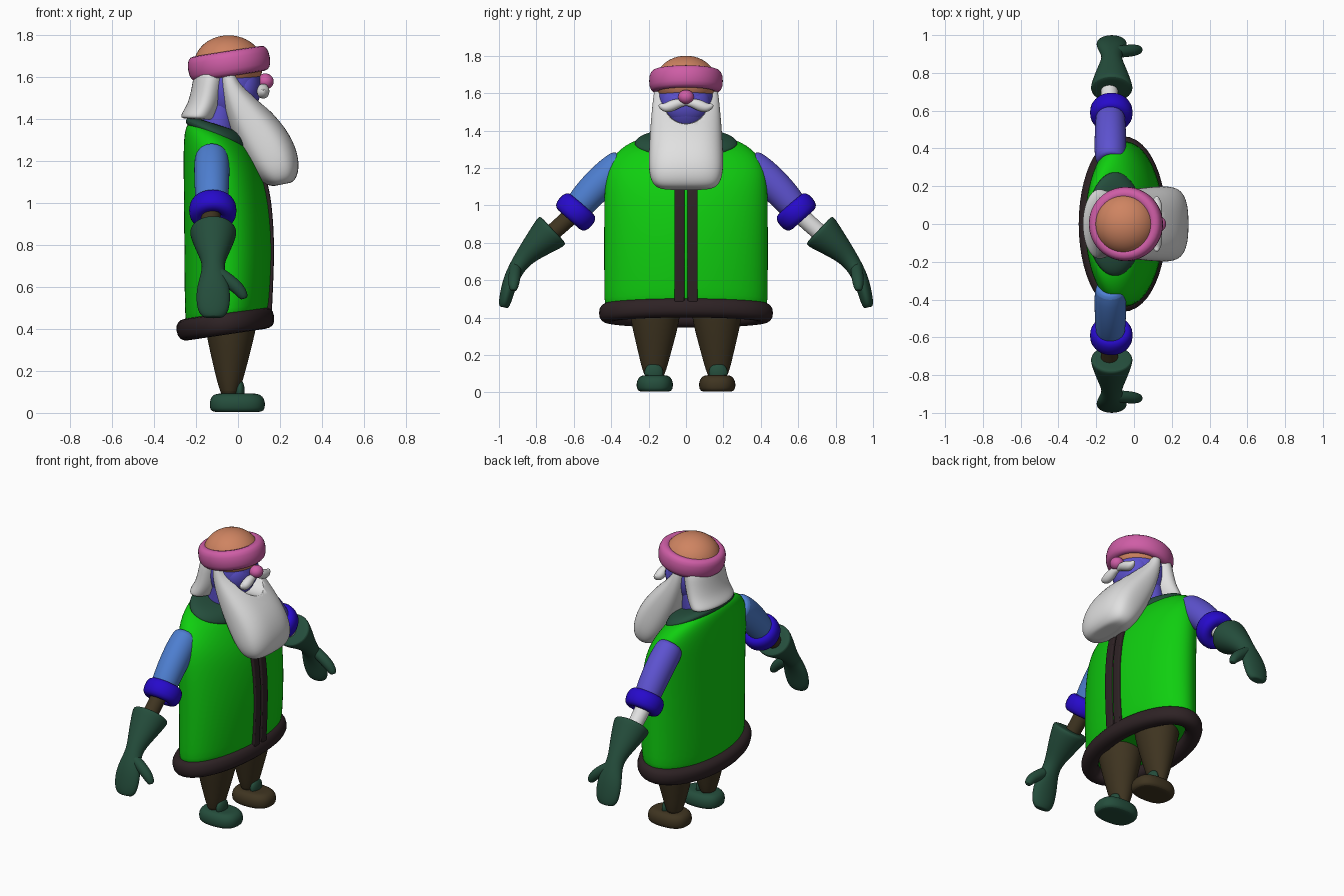
import bpy, bmesh
from math import sin, cos, pi, radians
from mathutils import Vector

if "Cube" in bpy.data.objects:
    bpy.data.objects.remove(bpy.data.objects["Cube"])

X, Y, Z = Vector((1, 0, 0)), Vector((0, 1, 0)), Vector((0, 0, 1))


def material(name, *rgb):
    m = bpy.data.materials.new(name)
    m.use_nodes = True
    m.diffuse_color = (*rgb, 1)
    m.node_tree.nodes["Principled BSDF"].inputs["Base Color"].default_value = (*rgb, 1)
    return m


GREEN = material("bright green", 0.005, 0.62, 0.005)
DARK_GREEN = material("dark green", 0.018, 0.075, 0.045)
TRIM = material("dark trim", 0.027, 0.016, 0.018)
BROWN = material("olive brown", 0.05, 0.035, 0.015)
DEEP_BLUE = material("deep blue", 0.02, 0.003, 0.6)
PURPLE = material("violet blue", 0.11, 0.085, 0.63)
BLUE = material("sky blue", 0.075, 0.21, 0.63)
WHITE = material("white", 0.75, 0.75, 0.75)
PINK = material("pink", 0.62, 0.11, 0.38)
SKIN = material("skin", 0.62, 0.23, 0.12)


def finish(ob, name, mat):
    ob.name = name
    ob.data.materials.append(mat)
    bpy.ops.object.select_all(action='DESELECT')
    ob.select_set(True)
    bpy.context.view_layer.objects.active = ob
    bpy.ops.object.shade_smooth_by_angle(angle=radians(50))
    return ob


def loft(name, rings, mat, n=24, power=2, closed=False, levels=2):
    """Skin a list of (centre, u, v) cross-sections."""
    bm = bmesh.new()
    if not closed:  # inner end rings keep the caps crisp
        (c, u, v), (d, s, t) = rings[0], rings[-1]
        rings = [(c, u * .6, v * .6)] + rings + [(d, s * .6, t * .6)]

    def bend(w):
        return (1 if w > 0 else -1) * abs(w) ** (2 / power)

    loops = [[bm.verts.new(c + u * bend(cos(2 * pi * i / n)) + v * bend(sin(2 * pi * i / n)))
              for i in range(n)] for c, u, v in rings]
    pairs = list(zip(loops, loops[1:])) + ([(loops[-1], loops[0])] if closed else [])
    for a, b in pairs:
        for i in range(n):
            j = (i + 1) % n
            bm.faces.new((a[i], a[j], b[j], b[i]))
    if not closed:
        bm.faces.new(loops[0])
        bm.faces.new(loops[-1])
    bmesh.ops.recalc_face_normals(bm, faces=bm.faces)
    me = bpy.data.meshes.new(name)
    bm.to_mesh(me)
    bm.free()
    ob = bpy.data.objects.new(name, me)
    bpy.context.collection.objects.link(ob)
    finish(ob, name, mat)
    if levels:
        sub = ob.modifiers.new("smooth", 'SUBSURF')
        sub.levels = sub.render_levels = levels
    return ob


def tube(name, pts, side, mat, **kw):
    """Loft along points (x, y, z, half size along side, half size across)."""
    ps = [Vector(p[:3]) for p in pts]
    rings = []
    for i, p in enumerate(pts):
        t = ps[min(i + 1, len(ps) - 1)] - ps[max(i - 1, 0)]
        rings.append((ps[i], side * p[3], t.cross(side).normalized() * p[4]))
    return loft(name, rings, mat, **kw)


def stack(name, rows, mat, y=0, **kw):
    """Loft of near-horizontal sections (x, z, half x, half y, tilt)."""
    return loft(name, [(Vector((x, y, z)),
                        Vector((cos(radians(t)), 0, sin(radians(t)))) * a, Y * b)
                       for x, z, a, b, t in rows], mat, **kw)


def hoop(name, centre, u, v, thick, high, mat, n=48):
    """Elliptical ring spanned by the vectors u and v, with an oval section."""
    axis = u.cross(v).normalized()
    rings = []
    for i in range(n):
        a = 2 * pi * i / n
        out = (u.normalized() * cos(a) / u.length + v.normalized() * sin(a) / v.length).normalized()
        rings.append((Vector(centre) + u * cos(a) + v * sin(a), out * thick, axis * high))
    return loft(name, rings, mat, n=16, closed=True, power=2.4, levels=0)


def ball(name, centre, size, mat):
    bpy.ops.mesh.primitive_uv_sphere_add(segments=40, ring_count=24, radius=1, location=centre)
    ob = bpy.context.object
    ob.scale = size
    return finish(ob, name, mat)


def tilted(degrees):
    return Vector((cos(radians(degrees)), 0, sin(radians(degrees))))


# Coat with hem, front trim and collar
stack("coat", [(-.055, .43, .195, .435, 9), (-.052, .5, .205, .44, 8), (-.045, .8, .212, .44, 2),
               (-.06, 1.08, .2, .44, -3), (-.085, 1.22, .18, .425, -12),
               (-.1, 1.3, .165, .355, -20), (-.1, 1.34, .14, .27, -22)], GREEN, n=32)
hoop("coat_hem", (-.06, 0, .425), tilted(8.5) * .185, Y * .415, .05, .052, TRIM)
for s in (-1, 1):
    tube("front_trim", [(x, s * .035, z, .028, .012) for x, z in
                        ((.148, .44), (.155, .6), (.163, .8), (.15, 1), (.125, 1.12), (.085, 1.2))],
         Y, TRIM, n=16, power=5)
stack("collar", [(-.1, 1.31, .16, .27, -22), (-.1, 1.335, .165, .285, -22),
                 (-.1, 1.365, .145, .245, -20), (-.1, 1.375, .11, .18, -18)], DARK_GREEN)

# Head
stack("neck", [(-.1, 1.3, .1, .12, 0), (-.09, 1.42, .09, .12, 0), (-.06, 1.56, .1, .13, 0)], PURPLE)
ball("face", (-.05, 0, 1.565), (.16, .15, .19), PURPLE)
ball("bald_crown", (-.045, 0, 1.66), (.165, .165, .14), SKIN)
hoop("headband", (-.043, 0, 1.665), tilted(9) * .16, Y * .16, .037, .06, PINK)
ball("nose", (.13, 0, 1.58), (.04, .042, .038), PINK)
stack("back_hair", [(-.12, 1.65, .09, .165, 8), (-.135, 1.56, .085, .17, 4), (-.155, 1.47, .085, .178, 0),
                    (-.185, 1.42, .088, .188, -3), (-.19, 1.4, .083, .183, -3)], WHITE)

# Beard with an opening for the face
beard = tube("beard", [(-.05, 0, 1.66, .165, .04), (-.045, 0, 1.57, .178, .052), (.02, 0, 1.445, .19, .095),
                       (.125, 0, 1.29, .2, .13), (.185, 0, 1.18, .202, .118),
                       (.21, 0, 1.115, .18, .085), (.215, 0, 1.09, .14, .05)], Y, WHITE, power=2.6)
cutter = ball("face_cutter", (.12, 0, 1.57), (.3, .125, .135), WHITE)
cutter.hide_render = True
cut = beard.modifiers.new("face opening", 'BOOLEAN')
cut.operation, cut.object, cut.solver = 'DIFFERENCE', cutter, 'EXACT'
bpy.context.view_layer.objects.active = beard
for m in list(beard.modifiers):
    bpy.ops.object.modifier_apply(modifier=m.name)
bpy.data.objects.remove(cutter)
ball("chin", (.02, 0, 1.55), (.09, .13, .12), PURPLE)

for s in (-1, 1):
    side = "left" if s > 0 else "right"
    tube(side + "_moustache", [(.12, s * y, z, r, r) for y, z, r in
                               ((-.005, 1.545, .012), (.03, 1.55, .024), (.07, 1.535, .032),
                                (.11, 1.52, .028), (.135, 1.53, .016), (.142, 1.54, .007))],
         X, WHITE, n=16)

    # Arm, cuff and glove
    def limb(name, x, rows, mat):
        return tube(side + name, [(x, s * y, z, a, b) for y, z, a, b in rows], X, mat)

    limb("_sleeve", -.125, [(.33, 1.23, .085, .09), (.44, 1.14, .085, .09), (.52, 1.06, .082, .085),
                            (.6, .965, .075, .075)], PURPLE if s > 0 else BLUE)
    axis = Vector((0, s * .66, -.75)).normalized()
    hoop(side + "_cuff", (-.12, s * .59, .965), X * .073, axis.cross(X) * .073, .04, .055, DEEP_BLUE, n=32)
    limb("_forearm", -.13, [(.58, .98, .048, .048), (.66, .9, .046, .046), (.78, .8, .044, .044)],
         WHITE if s > 0 else BROWN)
    limb("_glove", -.118, [(.71, .87, .112, .104), (.728, .853, .112, .104), (.82, .77, .078, .068),
                           (.885, .7, .045, .046), (.93, .62, .075, .042), (.953, .55, .083, .038),
                           (.968, .485, .075, .034), (.975, .455, .05, .025)], DARK_GREEN)
    tube(side + "_thumb", [(x, s * y, z, r, r) for x, y, z, r in
                           ((-.11, .91, .68, .03), (-.05, .915, .635, .034), (0, .92, .595, .032),
                            (.025, .922, .56, .025), (.03, .922, .545, .016))], Y, DARK_GREEN, n=16)

    # Leg and boot
    tube(side + "_leg", [(-.035, s * .165, .5, .14, .145), (-.035, s * .165, .38, .118, .132),
                         (-.038, s * .168, .22, .08, .09), (-.04, s * .17, .08, .042, .055)], X, BROWN)
    stack(side + "_boot", [(-.003, .004, .126, .09, 0), (-.003, .03, .133, .099, 0),
                           (-.003, .065, .132, .097, 0), (-.005, .092, .11, .075, 0)],
          BROWN if s > 0 else DARK_GREEN, y=s * .167, power=2.5)
    ball(side + "_boot_tongue", (.008, s * .172, .105), (.024, .05, .052), DARK_GREEN)
